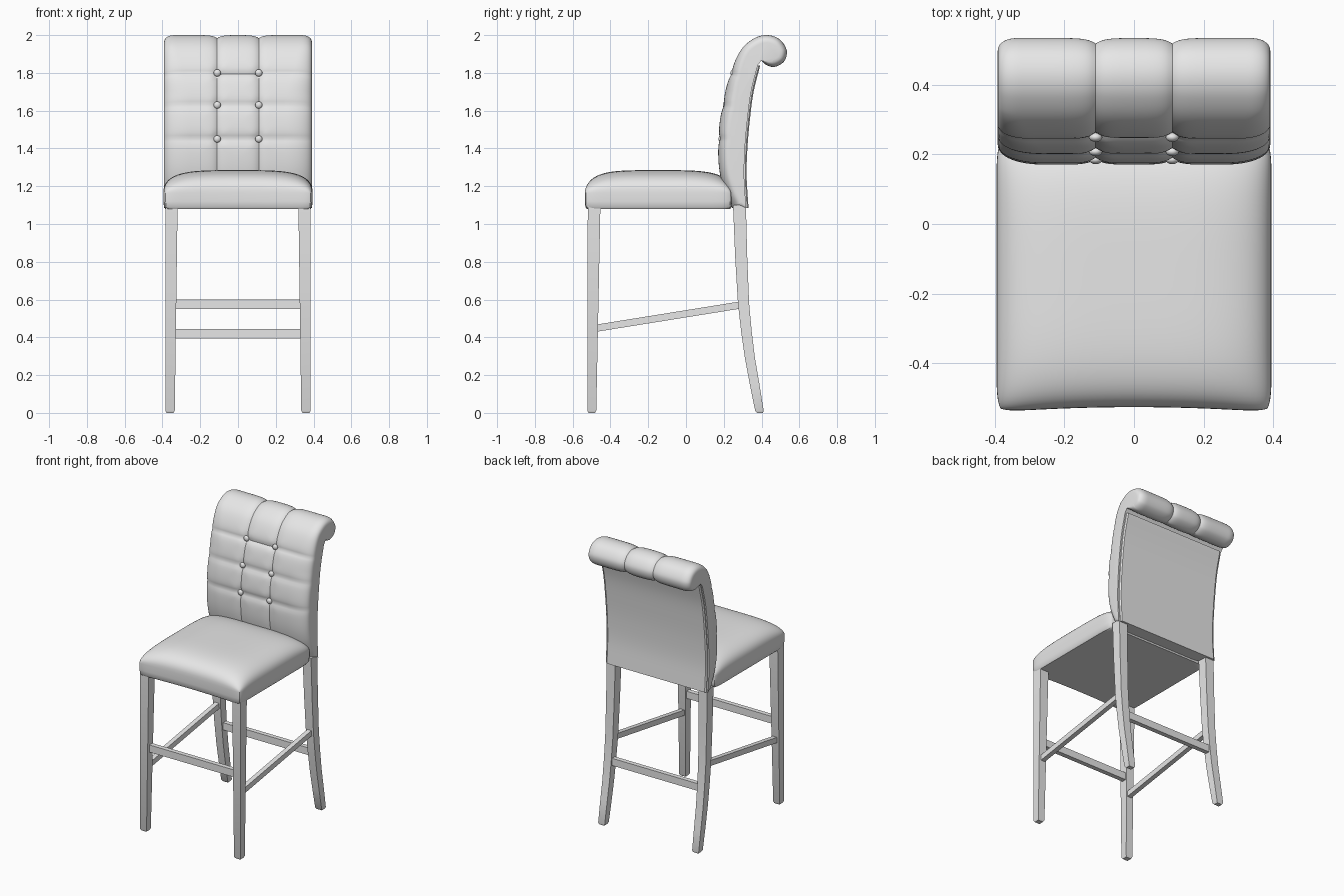
import bpy, bmesh, math
from mathutils import Vector

if "Cube" in bpy.data.objects:
    bpy.data.objects.remove(bpy.data.objects["Cube"])

grey = bpy.data.materials.new("light grey")
grey.diffuse_color = (0.8, 0.8, 0.8, 1)
grey.use_nodes = True
grey.node_tree.nodes["Principled BSDF"].inputs["Base Color"].default_value = grey.diffuse_color


def finish(name, bm, angle=40):
    bmesh.ops.recalc_face_normals(bm, faces=bm.faces)
    me = bpy.data.meshes.new(name)
    bm.to_mesh(me)
    bm.free()
    me.materials.append(grey)
    me.shade_smooth()
    me.set_sharp_from_angle(angle=math.radians(angle))
    ob = bpy.data.objects.new(name, me)
    bpy.context.collection.objects.link(ob)
    return ob


def loft(name, rings, angle=40):
    """Skin closed rings of points and cap both ends."""
    bm = bmesh.new()
    rows = [[bm.verts.new(p) for p in r] for r in rings]
    n = len(rows[0])
    for a, b in zip(rows, rows[1:]):
        for i in range(n):
            j = (i + 1) % n
            bm.faces.new((a[i], a[j], b[j], b[i]))
    bm.faces.new(rows[0])
    bm.faces.new(rows[-1])
    return finish(name, bm, angle)


def spline(pts, steps):
    """Catmull-Rom curve through 2D points."""
    p = [Vector(q) for q in pts]
    p = [2 * p[0] - p[1]] + p + [2 * p[-1] - p[-2]]
    out = []
    for a, b, c, d in zip(p, p[1:], p[2:], p[3:]):
        for k in range(steps):
            t = k / steps
            out.append(0.5 * (2 * b + (c - a) * t + (2 * a - 5 * b + 4 * c - d) * t * t
                              + (3 * b - a - 3 * c + d) * t ** 3))
    return out + [p[-2]]


def clamp(v):
    return max(0.0, min(1.0, v))


# Seat cushion: crowned top, slightly hollow front, rounded corners
def crown(u):
    return max(0, 1 - abs(u) ** 4) ** 0.4


def seat_point(u, v, z, shrink=0.0):
    x = (0.395 - shrink) * u * (1 - 0.03 * v ** 16)
    y = -0.148 + (0.392 - shrink) * v * (1 - 0.025 * u ** 16)
    y += 0.014 * (1 - u * u) * clamp(-v) ** 3
    return (x, y, z)


N = 40
ts = [math.sin(math.pi / 2 * (2 * i / N - 1)) for i in range(N + 1)]
bm = bmesh.new()
top = [[bm.verts.new(seat_point(u, v, 1.165 + 0.12 * crown(u) * crown(v))) for u in ts] for v in ts]
for j in range(N):
    for i in range(N):
        bm.faces.new((top[j][i], top[j][i + 1], top[j + 1][i + 1], top[j + 1][i]))
rim = ([(j, 0) for j in range(N)] + [(N, i) for i in range(N)]
       + [(j, N) for j in range(N, 0, -1)] + [(0, i) for i in range(N, 0, -1)])
prev = [top[j][i] for j, i in rim]
for z, shrink in ((1.12, 0.0), (1.09, 0.003), (1.08, 0.01)):
    ring = [bm.verts.new(seat_point(ts[i], ts[j], z, shrink)) for j, i in rim]
    for k in range(len(ring)):
        m = (k + 1) % len(ring)
        bm.faces.new((prev[k], prev[m], ring[m], ring[k]))
    prev = ring
bm.faces.new(prev)
finish("seat_cushion", bm, 50)

# Backrest cushion: scrolled side profile swept across x with tufted seams
front = spline([(0.245, 1.085), (0.215, 1.15), (0.185, 1.24), (0.171, 1.35), (0.174, 1.5), (0.197, 1.65),
                (0.235, 1.8), (0.29, 1.92), (0.36, 1.982), (0.43, 2.0), (0.495, 1.978),
                (0.533, 1.92), (0.52, 1.862), (0.47, 1.832), (0.425, 1.842), (0.398, 1.865)], 10)
rear = spline([(0.38, 1.84), (0.345, 1.7), (0.325, 1.55), (0.312, 1.4), (0.308, 1.25), (0.318, 1.085)], 6)
SEAM_X, SEAM_Z = 0.11, (1.45, 1.63, 1.8)


def tuft(x, y, z):
    """Inward depth of seams and button dimples."""
    across = abs(abs(x) - SEAM_X)
    d = 0.016 * math.exp(-across / 0.022) * clamp((z - 1.15) / 0.1)
    if y < 0.33:
        for s in SEAM_Z:
            near = math.exp(-abs(z - s) / 0.02)
            d = max(d, (0.016 if abs(x) < SEAM_X else 0.012) * near)
            d += 0.012 * math.exp(-((across ** 2 + (z - s) ** 2) / 0.0008))
    return d


def section(x):
    pts = []
    for i, p in enumerate(front):
        a, b = front[max(i - 1, 0)], front[min(i + 1, len(front) - 1)]
        t = (b - a).normalized()
        roll = clamp(max((p.y - 1.7) / 0.25, (p.x - 0.38) / 0.05))
        start, depth = 0.25 + 0.08 * roll, 0.062 - 0.022 * roll
        s = clamp((abs(x) - start) / (0.392 - start))
        fade = clamp((len(front) - 1 - i) / 20)
        off = fade * (depth * (1 - (1 - s ** 2.3) ** (1 / 2.3)) + tuft(x, p.x, p.y) * (1 - 0.5 * s))
        pts.append((x, p.x + t.y * off, p.y - t.x * off))
    return pts + [(x, p.x, p.y) for p in rear]


half = [0.01 * i for i in range(1, 36)] + [0.36, 0.368, 0.375, 0.381, 0.386, 0.39, 0.392]
loft("backrest_cushion", [section(x) for x in [-h for h in reversed(half)] + [0.0] + half], 55)

# Rear panel: thin plate following the back curve
panel = [(p.x - 0.004, p.y) for p in rear] + [(p.x + 0.013, p.y) for p in reversed(rear)]
slim = [(p.x - 0.004, p.y) for p in rear] + [(p.x + 0.006, p.y) for p in reversed(rear)]
loft("rear_panel", [[(x, *q) for q in prof] for x, prof in
                    ((-0.382, slim), (-0.374, panel), (0.374, panel), (0.382, slim))])

# Tufting buttons
for s in SEAM_Z:
    y = min((p for p in front if p.x < 0.34), key=lambda p: abs(p.y - s)).x
    for sx in (-1, 1):
        bm = bmesh.new()
        bmesh.ops.create_uvsphere(bm, u_segments=16, v_segments=10, radius=0.019)
        for v in bm.verts:
            v.co = (v.co.x + sx * SEAM_X, v.co.y * 0.7 + y + 0.014, v.co.z + s)
        finish("button", bm, 60)


# Legs: tapered square front legs, sabre-curved rear legs, with chamfered feet
def box_ring(x0, x1, y0, y1, z):
    return [(x0, y0, z), (x1, y0, z), (x1, y1, z), (x0, y1, z)]


def leg(name, sx, stations):
    rings = []
    for z, y0, y1 in stations:
        inner = 0.335 - 0.015 * z / 1.08
        c = 0.006 if z == 0 else 0
        rings.append(box_ring(sx * (inner + c), sx * (0.385 - c), y0 + c, y1 - c, z))
    loft(name, rings, 30)


sabre = [(0.37, 0.413), (0.366, 0.411), (0.338, 0.389), (0.312, 0.365), (0.292, 0.348),
         (0.275, 0.334), (0.26, 0.324), (0.249, 0.317)]
sabre_z = (0, 0.012, 0.15, 0.29, 0.43, 0.58, 0.83, 1.1)
for sx in (-1, 1):
    leg("front_leg", sx, [(0, -0.522, -0.475), (0.012, -0.522, -0.475), (1.1, -0.52, -0.453)])
    leg("rear_leg", sx, [(z, a, b) for z, (a, b) in zip(sabre_z, sabre)])
    # Sloping side stretcher
    x0, x1 = sx * 0.338, sx * 0.37
    loft("side_stretcher", [[(x0, y, z), (x1, y, z), (x1, y, z + 0.038), (x0, y, z + 0.038)]
                            for y, z in ((-0.49, 0.427), (0.3, 0.554))])

# Front and rear stretchers
for name, y, z in (("front_stretcher", -0.487, 0.55), ("rear_stretcher", 0.323, 0.394)):
    loft(name, [box_ring(-0.345, 0.345, y - 0.016, y + 0.016, h) for h in (z, z + 0.05)])
